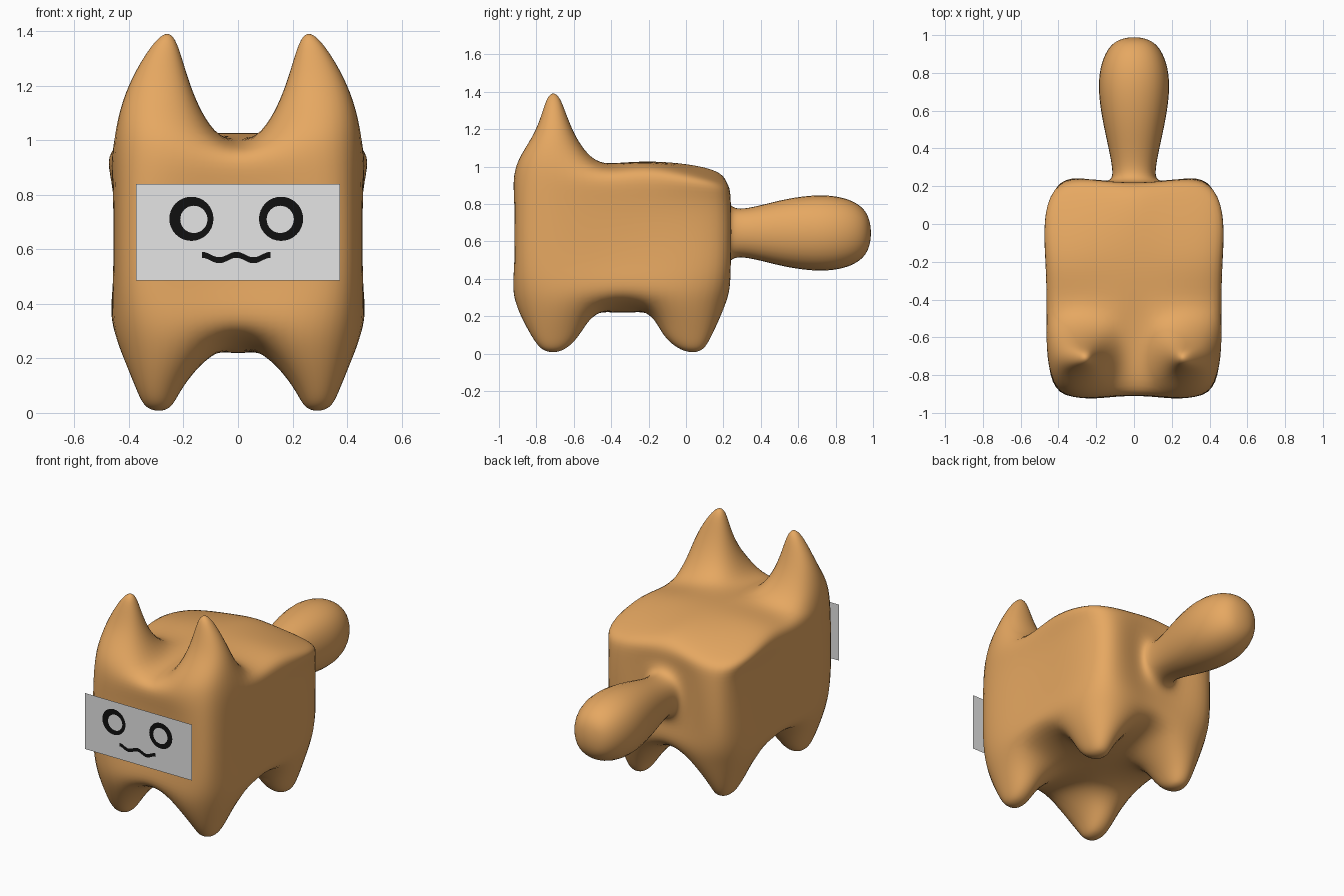
import bpy, bmesh
from math import sin, cos, pi
from mathutils import Vector

default = bpy.data.objects.get("Cube")
if default:
    bpy.data.objects.remove(default, do_unlink=True)


def material(name, color):
    m = bpy.data.materials.new(name)
    m.use_nodes = True
    m.diffuse_color = (*color, 1)
    bsdf = m.node_tree.nodes["Principled BSDF"]
    bsdf.inputs["Base Color"].default_value = (*color, 1)
    bsdf.inputs["Roughness"].default_value = 0.8
    return m


fur = material("orange fur", (0.79, 0.39, 0.12))
panel = material("pale grey", (0.78, 0.78, 0.78))
ink = material("black", (0.005, 0.005, 0.005))


def add_object(name, bm, mat):
    mesh = bpy.data.meshes.new(name)
    bm.to_mesh(mesh)
    bm.free()
    mesh.materials.append(mat)
    ob = bpy.data.objects.new(name, mesh)
    bpy.context.collection.objects.link(ob)
    return ob


# Body levels: height, corner x, side x, inner x, front corner y, front y, back corner y, back y
LEVELS = [
    (0.27, 0.385, 0.425, 0.11, -0.85, -0.875, 0.155, 0.18),
    (0.48, 0.41, 0.458, 0.14, -0.865, -0.908, 0.19, 0.225),
    (0.81, 0.41, 0.458, 0.14, -0.865, -0.908, 0.19, 0.225),
    (0.99, 0.40, 0.425, 0.11, -0.845, -0.865, 0.13, 0.16),
]


def body_point(i, j, k):
    z, corner_x, side_x, inner_x, front_c, front, back_c, back = LEVELS[k]
    edge_x, edge_y = i in (0, 3), j in (0, 3)
    x = inner_x if not edge_x else corner_x if edge_y else side_x
    if not edge_y:
        y = (-0.5, -0.18)[j - 1]
    elif j == 0:
        y = front_c if edge_x else front
    else:
        y = back_c if edge_x else back
    if not edge_x and not edge_y:
        z = 0.215 if k == 0 else 1.025
    elif k == 3 and j == 0:
        z = 1.03 if edge_x else 1.0
    elif k == 3 and j == 3:
        z = 0.93 if edge_x else 0.965
    return Vector((x if i > 1 else -x, y, z))


# Body block, three cells along every side
bm = bmesh.new()
verts, cells = {}, {}


def vert(key):
    if key not in verts:
        verts[key] = bm.verts.new(body_point(*key))
    return verts[key]


for axis in range(3):
    for side in (0, 3):
        for a in range(3):
            for b in range(3):
                corners = []
                for da, db in ((0, 0), (1, 0), (1, 1), (0, 1)):
                    key = [a + da, b + db]
                    key.insert(axis, side)
                    corners.append(vert(tuple(key)))
                cells[axis, side, a, b] = bm.faces.new(corners)
bmesh.ops.recalc_face_normals(bm, faces=bm.faces)


def grow(face, rings):
    """Extrude a face through rings given as (centre, half sizes)."""
    for centre, half in rings:
        face = bmesh.ops.extrude_discrete_faces(bm, faces=[face])["faces"][0]
        mid = face.calc_center_median()
        for v in face.verts:
            v.co = [c + (0.73 * h if p > m else -0.73 * h)
                    for c, h, p, m in zip(centre, half, v.co, mid)]


# Ears and legs
for a, s in ((0, -1), (2, 1)):
    grow(cells[2, 3, a, 0], [
        ((s * 0.287, -0.705, 1.2), (0.113, 0.097, 0)),
        ((s * 0.267, -0.708, 1.355), (0.042, 0.037, 0))])
    for b, y, foot in ((0, -0.70, -0.71), (2, 0.01, 0.03)):
        grow(cells[2, 0, a, b], [
            ((s * 0.288, y, 0.1), (0.09, 0.128, 0)),
            ((s * 0.292, foot, 0.022), (0.042, 0.055, 0))])

# Tail
grow(cells[1, 3, 1, 1], [((0, y, 0.645), (w, 0, h)) for y, w, h in (
    (0.29, 0.115, 0.13), (0.5, 0.155, 0.172), (0.73, 0.185, 0.2),
    (0.9, 0.15, 0.163), (0.975, 0.075, 0.082))])

# Adjust the cage so that its smooth surface passes through the shaped points
bm.verts.index_update()
targets = [v.co.copy() for v in bm.verts]
rules = []
for v in bm.verts:
    near = [e.other_vert(v) for e in v.link_edges]
    far = []
    for f in v.link_faces:
        loop = list(f.verts)
        far.append(loop[(loop.index(v) + 2) % 4])
    rules.append((v, near, far))
for _ in range(60):
    moves = []
    for (v, near, far), goal in zip(rules, targets):
        n = len(near)
        total = v.co * n * n
        for q in near:
            total += q.co * 4
        for q in far:
            total += q.co
        moves.append(goal - total / (n * n + 5 * n))
    for (v, _n, _f), move in zip(rules, moves):
        v.co += move

for f in bm.faces:
    f.smooth = True
body = add_object("body", bm, fur)
sub = body.modifiers.new("smooth", "SUBSURF")
sub.levels = sub.render_levels = 3


def strip(name, upper, lower, y, mat):
    """Flat plate between two rows of (x, z) points, facing the front."""
    m = bmesh.new()
    rows = [[m.verts.new((x, y, z)) for x, z in row] for row in (upper, lower)]
    for n in range(len(upper) - 1):
        f = m.faces.new((rows[0][n], rows[0][n + 1], rows[1][n + 1], rows[1][n]))
        f.normal_update()
        if f.normal.y > 0:
            f.normal_flip()
    return add_object(name, m, mat)


def circle(x, z, r):
    return [(x + r * cos(2 * pi * n / 32), z + r * sin(2 * pi * n / 32)) for n in range(33)]


# Face panel with eyes and mouth
strip("face_panel", [(-0.375, 0.84), (0.375, 0.84)], [(-0.375, 0.485), (0.375, 0.485)],
      -0.997, panel)
for name, x, pupil in (("right_eye", -0.171, -0.162), ("left_eye", 0.158, 0.155)):
    strip(name, circle(x, 0.712, 0.081), circle(pupil, 0.71, 0.05), -1.0, ink)
wave = [(-0.132 + 0.0063 * n, 0.57 + 0.01 * cos(pi * n / 10)) for n in range(41)]
strip("mouth", [(x, z + 0.011) for x, z in wave], [(x, z - 0.011) for x, z in wave], -1.0, ink)
